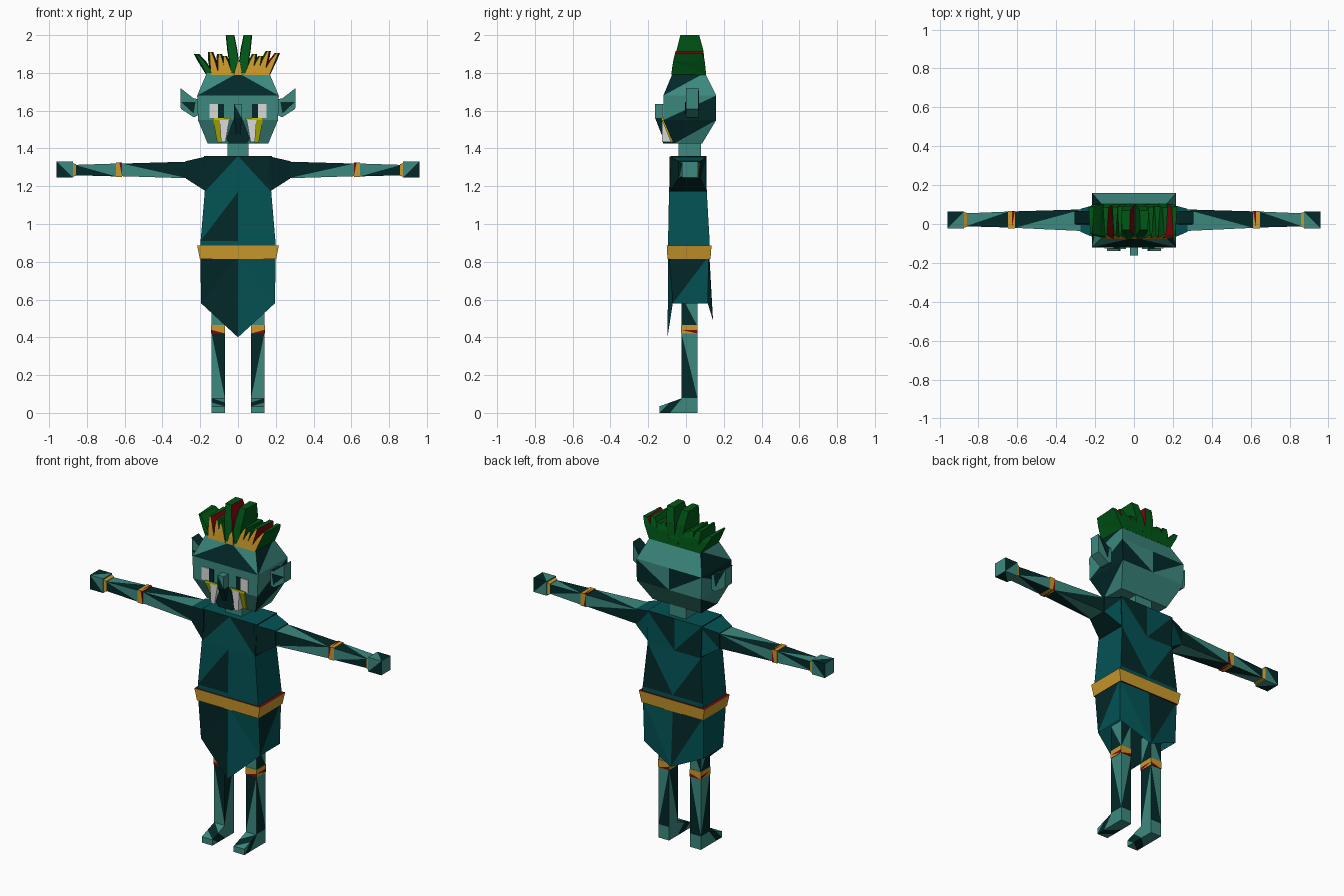
import bpy, bmesh

if "Cube" in bpy.data.objects:
    bpy.data.objects.remove(bpy.data.objects["Cube"])

PALETTE = {
    "skin_teal": (0.045, 0.25, 0.21), "cloth_teal": (0.001, 0.085, 0.09),
    "deep_teal": (0.001, 0.021, 0.021), "gold": (0.6, 0.32, 0.024),
    "dark_red": (0.22, 0.002, 0.004), "hair_green": (0.0, 0.095, 0.008),
    "white": (0.7, 0.7, 0.7), "lime": (0.52, 0.56, 0.0),
}
NAMES = list(PALETTE)
SKIN, CLOTH, DEEP, GOLD, RED, GREEN, WHITE, LIME = range(8)
MATS = []
for n, c in PALETTE.items():
    m = bpy.data.materials.new(n)
    m.diffuse_color = (*c, 1)
    m.use_nodes = True
    m.node_tree.nodes["Principled BSDF"].inputs["Base Color"].default_value = m.diffuse_color
    MATS.append(m)


def finish(name, bm):
    bmesh.ops.recalc_face_normals(bm, faces=bm.faces)
    me = bpy.data.meshes.new(name)
    for m in MATS:
        me.materials.append(m)
    bm.to_mesh(me)
    bm.free()
    ob = bpy.data.objects.new(name, me)
    bpy.context.collection.objects.link(ob)
    return ob


def loft(name, rings, pick, caps=True, cap_mat=None):
    """Join rings with triangles; pick(row, column, half) gives the colour."""
    bm = bmesh.new()
    vs = [[bm.verts.new(p) for p in r] for r in rings]
    n = len(rings[0])
    for i in range(len(rings) - 1):
        for j in range(n):
            k = (j + 1) % n
            a, b, c, d = vs[i][j], vs[i][k], vs[i + 1][k], vs[i + 1][j]
            tris = [(a, b, c), (a, c, d)] if j % 2 == 0 else [(b, c, d), (b, d, a)]
            for h, t in enumerate(tris):
                bm.faces.new(t).material_index = pick(i, j, h)
    if caps:
        for r, i in ((vs[0], 0), (vs[-1], len(vs) - 2)):
            bm.faces.new(r).material_index = pick(i, 0, 0) if cap_mat is None else cap_mat
    return finish(name, bm)


def prism(name, outline, y0, y1, mat, slope=0.0, top_mat=None):
    """Extrude an x-z outline along y; slope leans it back below the lip line."""
    bm = bmesh.new()
    f = [bm.verts.new((x, y0 + slope * (1.55 - z), z)) for x, z in outline]
    b = [bm.verts.new((x, y1 + slope * (1.55 - z), z)) for x, z in outline]
    bm.faces.new(f)
    bm.faces.new(b)
    for i in range(len(f)):
        k = (i + 1) % len(f)
        bm.faces.new((f[i], f[k], b[k], b[i]))
    bmesh.ops.recalc_face_normals(bm, faces=bm.faces)
    for face in bm.faces:
        face.material_index = top_mat if top_mat is not None and face.normal.z > 0.5 else mat
    return finish(name, bm)


def hexring(hx, y0, y1, z, bulge=0.0, zs=None):
    """Six-point level: front left, front middle, front right, then the back."""
    zf, zb = zs or (z, z)
    return [(-hx, y0, z), (0, y0 - bulge, zf), (hx, y0, z),
            (hx, y1, z), (0, y1 + bulge, zb), (-hx, y1, z)]


def zrect(x0, x1, y0, y1, z, widen=0.0):
    return [(x0, y0, z), (x1, y0, z), (x1 + widen, y1, z), (x0 - widen, y1, z)]


def xrect(x, y0, y1, z0, z1):
    return [(x, y0, z0), (x, y0, z1), (x, y1, z1), (x, y1, z0)]


# head: four levels, facets in two tones
def head_tone(i, j, h):
    if j in (0, 1):
        return DEEP if (i == 2 and h == j) else SKIN
    if j in (2, 5):
        return DEEP if (i + h) % 2 else SKIN
    return DEEP if (i == 1 and h == 1) else SKIN


loft("head", [hexring(0.16, -0.065, 0.085, 1.425), hexring(0.212, -0.12, 0.16, 1.55),
              hexring(0.216, -0.12, 0.16, 1.68), hexring(0.165, -0.07, 0.10, 1.80)],
     head_tone, cap_mat=SKIN)
loft("neck", [zrect(-0.055, 0.055, -0.04, 0.08, z) for z in (1.34, 1.44)],
     lambda i, j, h: SKIN)

# nose and dark muzzle
loft("nose", [zrect(-0.02, 0.02, -0.163, -0.11, 1.635), zrect(-0.02, 0.02, -0.163, -0.11, 1.56),
              zrect(-0.012, 0.012, -0.13, -0.08, 1.475)],
     lambda i, j, h: DEEP if (j == 0 and (h or i)) or (j == 1 and i) else SKIN, cap_mat=SKIN)
prism("muzzle", [(-0.022, 1.56), (0.022, 1.56), (0.062, 1.45), (0.045, 1.425), (-0.045, 1.425),
                 (-0.062, 1.45)], -0.122, -0.06, DEEP)

for s, side in ((-1, "left"), (1, "right")):
    def flip(pts):
        return [(s * p[0], *p[1:]) for p in pts]

    # eye plates, lime gum plates and white tusks
    prism(side + "_eye", flip([(0.105, 1.56), (0.152, 1.56), (0.152, 1.635), (0.105, 1.635)]),
          -0.125, -0.118, WHITE)
    prism(side + "_pupil", flip([(0.075, 1.56), (0.105, 1.56), (0.105, 1.635), (0.075, 1.635)]),
          -0.125, -0.118, DEEP)
    prism(side + "_lip", flip([(0.04, 1.55), (0.132, 1.55), (0.132, 1.562), (0.04, 1.562)]),
          -0.129, -0.12, LIME, top_mat=SKIN)
    prism(side + "_gum", flip([(0.085, 1.552), (0.132, 1.552), (0.11, 1.432), (0.085, 1.432)]),
          -0.127, -0.118, LIME, slope=0.4)
    prism(side + "_tusk", flip([(0.046, 1.55), (0.097, 1.55), (0.09, 1.435), (0.066, 1.435)]),
          -0.127, -0.07, WHITE)

    # ear
    prism(side + "_ear", flip([(0.2, 1.66), (0.235, 1.665), (0.305, 1.72), (0.303, 1.61),
                               (0.235, 1.565), (0.2, 1.58)]), 0.0, 0.065, SKIN, top_mat=DEEP)
    prism(side + "_ear_hollow", flip([(0.225, 1.645), (0.3, 1.645), (0.235, 1.585)]),
          -0.004, 0.0, DEEP)
    prism(side + "_ear_back", flip([(0.23, 1.66), (0.3, 1.71), (0.24, 1.6)]),
          0.065, 0.068, DEEP)

    # sleeve and arm, along x
    loft(side + "_sleeve", [flip(xrect(0.165, -0.088, 0.108, 1.17, 1.358)),
                            flip(xrect(0.275, -0.04, 0.078, 1.24, 1.333))],
         lambda i, j, h: DEEP if j in (0, 3) or (j == 2 and h) else CLOTH)
    loft(side + "_upper_arm", [flip(xrect(0.265, -0.036, 0.075, 1.242, 1.33)),
                               flip(xrect(0.615, -0.02, 0.065, 1.253, 1.32))],
         lambda i, j, h: DEEP if h == 0 else SKIN)
    loft(side + "_arm_band", [flip(xrect(x, -0.022, 0.067, 1.249, 1.325))
                              for x in (0.613, 0.628, 0.647)],
         lambda i, j, h: RED if i == 0 and h == 0 else GOLD)
    loft(side + "_forearm", [flip(xrect(0.645, -0.018, 0.064, 1.252, 1.32)),
                             flip(xrect(0.865, -0.012, 0.055, 1.258, 1.313))],
         lambda i, j, h: DEEP if h else SKIN)
    loft(side + "_cuff", [flip(xrect(0.858, -0.014, 0.057, 1.255, 1.316)),
                          flip(xrect(0.877, -0.02, 0.062, 1.25, 1.325))], lambda i, j, h: GOLD)
    loft(side + "_hand", [flip(xrect(0.874, -0.022, 0.064, 1.245, 1.33)),
                          flip(xrect(0.96, -0.022, 0.064, 1.245, 1.33))],
         lambda i, j, h: DEEP if (h + j) % 2 else SKIN, cap_mat=SKIN)

    # leg, knee band and foot
    loft(side + "_thigh", [flip(zrect(0.07, 0.14, -0.025, 0.06, z)) for z in (0.46, 0.62)],
         lambda i, j, h: DEEP if h else SKIN)
    loft(side + "_knee_band", [flip(zrect(0.068, 0.142, -0.027, 0.062, z))
                               for z in (0.42, 0.44, 0.465)],
         lambda i, j, h: RED if i == 0 and h == 0 else GOLD)
    loft(side + "_shin", [flip(zrect(0.07, 0.14, -0.025, 0.06, z)) for z in (0.0, 0.08, 0.425)],
         lambda i, j, h: DEEP if i and h == (j < 2) else SKIN)
    loft(side + "_foot",
         [[(s * x, y, z) for x, z in ((0.07, 0), (0.14, 0), (0.14, t), (0.07, t))]
          for y, t in ((-0.02, 0.078), (-0.085, 0.055), (-0.14, 0.035))],
         lambda i, j, h: DEEP if (i + h + j) % 2 else SKIN, cap_mat=SKIN)


# tunic body with dark triangular facets
def tunic_tone(i, j, h):
    if j in (0, 1):
        return DEEP if (i == 1 and j == 0 and h == 0) or (i == 2 and h == 1 - j) else CLOTH
    if j in (3, 4):
        return DEEP if (i == 1 and h == 4 - j) or (i == 2 and h == 0) else CLOTH
    return DEEP if i == 2 else CLOTH


loft("tunic", [hexring(0.2, -0.095, 0.125, 0.87), hexring(0.198, -0.095, 0.125, 0.91),
               hexring(0.176, -0.09, 0.11, 1.17), hexring(0.18, -0.08, 0.108, 1.36)],
     tunic_tone, cap_mat=CLOTH)

# belt, wider at its top, with a red inner rim
loft("belt", [hexring(0.202, -0.098, 0.13, 0.815), hexring(0.216, -0.102, 0.135, 0.885)],
     lambda i, j, h: GOLD, cap_mat=RED)

# open skirt with pointed front and back
loft("skirt", [hexring(0.195, -0.07, 0.115, 0.58, 0.028, (0.4, 0.49)),
               hexring(0.2, -0.09, 0.12, 0.83, 0.004)],
     lambda i, j, h: DEEP if j == 0 or (j == 2 and h) or (j == 4 and h) else CLOTH, caps=False)

# hair: fin-like spikes (base x, tip x, tip z, front, right side, left side colour)
SPIKES = [(-0.145, -0.22, 1.90, GREEN, GREEN, GREEN), (-0.122, -0.145, 1.91, GOLD, RED, GREEN),
          (-0.085, -0.098, 1.90, GOLD, GREEN, GREEN), (-0.05, -0.072, 1.89, GOLD, GREEN, GREEN),
          (-0.012, -0.042, 2.0, GREEN, RED, GREEN), (0.022, 0.052, 2.0, GREEN, GREEN, GREEN),
          (0.0, 0.005, 1.86, GOLD, GREEN, GREEN), (0.055, 0.088, 1.9, GOLD, GREEN, GREEN),
          (0.085, 0.12, 1.89, GOLD, GREEN, GREEN), (0.118, 0.16, 1.915, GOLD, RED, GREEN),
          (0.146, 0.208, 1.905, GOLD, GREEN, RED)]
loft("hair_base", [zrect(-0.165, 0.165, -0.068, 0.102, z) for z in (1.79, 1.812)],
     lambda i, j, h: GREEN)
for n, (bx, tx, tz, front, right, left) in enumerate(SPIKES):
    k = (tz - 1.8) / 0.2
    w, bw, mw = (0.02, 0.024, 0.024) if tz > 1.95 else (0.005, 0.021, 0.013)
    mx = bx + (tx - bx) * 0.6
    y0 = -0.078 if front == GOLD else -0.07
    wide = 0.003 if tz > 1.95 else 0.009
    loft("hair_spike_%02d" % n,
         [zrect(bx - bw, bx + bw, y0, 0.106, 1.79, wide / 3),
          zrect(mx - mw, mx + mw, y0 + 0.02 * k, 0.107 - 0.015 * k, 1.8 + (tz - 1.8) * 0.6, wide),
          zrect(tx - w, tx + w, y0 + 0.04 * k, 0.105 - 0.035 * k, tz, wide)],
         lambda i, j, h: front if j == 0 else right if j == 1 else left if j == 3 else GREEN,
         cap_mat=GREEN)
